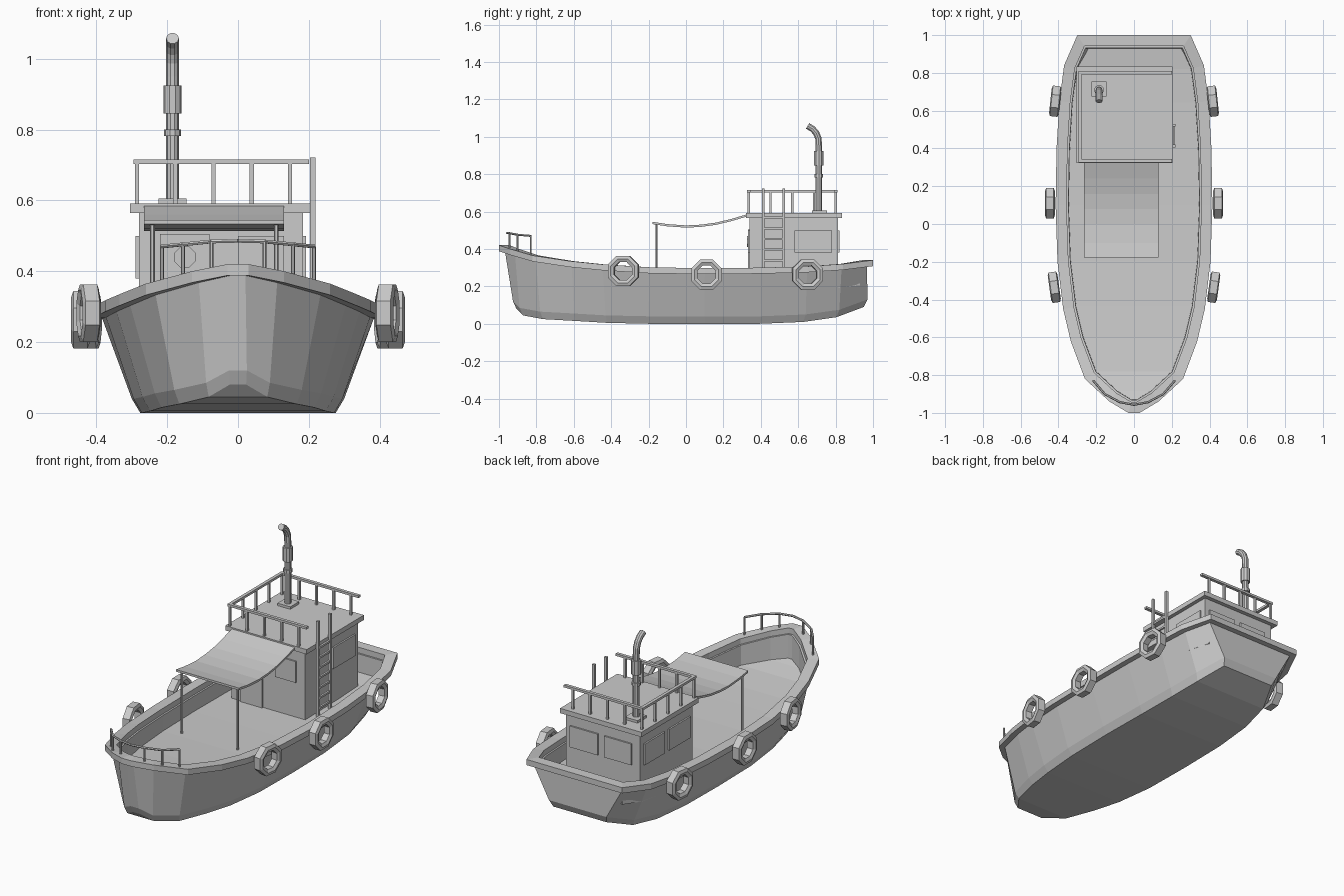
import bpy, bmesh, math
from mathutils import Vector, Matrix

cube = bpy.data.objects.get("Cube")
if cube:
    bpy.data.objects.remove(cube)

grey = bpy.data.materials.new("plain_grey")
grey.use_nodes = True
grey.diffuse_color = (0.6, 0.6, 0.6, 1)
grey.node_tree.nodes["Principled BSDF"].inputs["Base Color"].default_value = (0.6, 0.6, 0.6, 1)


def finish(name, bm):
    bmesh.ops.recalc_face_normals(bm, faces=bm.faces)
    mesh = bpy.data.meshes.new(name)
    bm.to_mesh(mesh)
    bm.free()
    mesh.materials.append(grey)
    obj = bpy.data.objects.new(name, mesh)
    bpy.context.collection.objects.link(obj)
    return obj


def add_box(bm, lo, hi):
    lo, hi = Vector(lo), Vector(hi)
    m = Matrix.Translation((lo + hi) / 2) @ Matrix.Diagonal((*(hi - lo), 1))
    bmesh.ops.create_cube(bm, size=1, matrix=m)


def box(name, lo, hi):
    bm = bmesh.new()
    add_box(bm, lo, hi)
    return finish(name, bm)


def add_bar(bm, a, b, r, sides=4):
    # straight bar between two points
    a, b = Vector(a), Vector(b)
    d = b - a
    rot = d.to_track_quat('Z', 'Y').to_matrix().to_4x4()
    twist = Matrix.Rotation(math.pi / sides, 4, 'Z')
    bmesh.ops.create_cone(bm, cap_ends=True, segments=sides, radius1=r, radius2=r,
                          depth=d.length, matrix=Matrix.Translation((a + b) / 2) @ rot @ twist)


def tube(name, pts, radii, sides):
    # tube through points lying in one yz plane
    bm = bmesh.new()
    rings = []
    pts = [Vector(p) for p in pts]
    for i, p in enumerate(pts):
        d = pts[min(i + 1, len(pts) - 1)] - pts[max(i - 1, 0)]
        side = Vector((1, 0, 0))
        up = d.normalized().cross(side)
        angles = [2 * math.pi * k / sides for k in range(sides)]
        rings.append([bm.verts.new(p + radii[i] * (side * math.cos(t) + up * math.sin(t)))
                      for t in angles])
    for r0, r1 in zip(rings, rings[1:]):
        for k in range(sides):
            n = (k + 1) % sides
            bm.faces.new((r0[k], r0[n], r1[n], r1[k]))
    bm.faces.new(rings[0])
    bm.faces.new(rings[-1])
    return finish(name, bm)


# Hull: rim outline and chine, half width / y / z from bow to stern
rim = [(.03, -1, .42), (.13, -.94, .40), (.26, -.82, .365), (.335, -.62, .335),
       (.375, -.45, .318), (.405, -.2, .302), (.415, .1, .297), (.41, .4, .30),
       (.395, .65, .307), (.37, .84, .32), (.30, 1, .34)]
chine = [(.025, -.925, .12), (.09, -.89, .085), (.18, -.78, .065), (.235, -.6, .055),
         (.27, -.43, .045), (.295, -.2, .04), (.3, .1, .04), (.295, .4, .04),
         (.28, .64, .05), (.25, .82, .075), (.18, .97, .13)]
count = len(rim)


def inset(dist, drop):
    # rim outline moved inward with mitred corners and lowered by drop(z)
    ext = [Vector((-rim[0][0], rim[0][1]))] + [Vector(p[:2]) for p in rim]
    ext.append(Vector((-rim[-1][0], rim[-1][1])))
    out = []
    for i in range(1, count + 1):
        d0 = (ext[i] - ext[i - 1]).normalized()
        d1 = (ext[i + 1] - ext[i]).normalized()
        n = Vector((-d0.y - d1.y, d0.x + d1.x)).normalized()
        p = ext[i] + n * dist / n.dot(Vector((-d0.y, d0.x)))
        out.append((max(p.x, .012), p.y, drop(rim[i - 1][2])))
    return out


def deck_z(z):
    return .18 + (z - .297) * .6


def below(z):
    return z - .032


bottom = [(x * .92, y * .98, max(z - .04, 0)) for x, y, z in chine]
sections = [bottom, chine, inset(.032, below), inset(0, below), inset(0, lambda z: z),
            inset(.058, lambda z: z), inset(.058, below), inset(.068, below), inset(.07, deck_z)]

bm = bmesh.new()
loops = []
for sec in sections:
    right = [bm.verts.new(p) for p in sec]
    left = [bm.verts.new((-x, y, z)) for x, y, z in sec]
    loops.append(right + left[::-1])
for a, b in zip(loops, loops[1:]):
    for k in range(2 * count):
        n = (k + 1) % (2 * count)
        bm.faces.new((a[k], a[n], b[n], b[k]))
for ring in (loops[0], loops[-1]):
    for k in range(count - 1):
        bm.faces.new((ring[k], ring[k + 1], ring[-k - 2], ring[-k - 1]))
finish("hull", bm)

# Cabin and roof
X0, X1, Y0, Y1 = -.28, .183, .34, .812
box("cabin", (X0, Y0, .17), (X1, Y1, .57))
box("cabin_roof", (-.305, .322, .565), (.205, .835, .592))

# Windows and door as thin plates
T = .009
for i, (a, b) in enumerate([(-.02, .155), (-.23, -.06)]):
    box(f"rear_window_{i}", (a, Y1, .38), (b, Y1 + T, .5))
for i, (a, b) in enumerate([(.37, .56), (.6, .78)]):
    box(f"right_window_{i}", (X0 - T, a, .38), (X0, b, .5))
box("left_window", (X1, .58, .38), (X1 + T, .78, .5))
box("front_window", (0, Y0 - T, .38), (.13, Y0, .5))
box("door", (-.22, Y0 - T, .18), (-.08, Y0, .505))
bm = bmesh.new()
add_bar(bm, (-.15, Y0 - T - .005, .44), (-.15, Y0 - T, .44), .032, 8)
finish("door_porthole", bm)

# Roof railing on three sides, open at the ladder
bm = bmesh.new()
xs = [-.285 + .108 * i for i in range(5)]
ys = [.335 + .1165 * i for i in range(5)]
posts = [(x, y) for x in xs for y in (ys[0], ys[-1])] + [(xs[0], y) for y in ys[1:-1]]
for x, y in posts:
    add_box(bm, (x - .006, y - .006, .59), (x + .006, y + .006, .705))
for y in (ys[0], ys[-1]):
    add_box(bm, (-.295, y - .009, .703), (.2, y + .009, .716))
add_box(bm, (-.295, ys[0], .703), (-.277, ys[-1], .716))
finish("roof_railing", bm)

# Ladder
bm = bmesh.new()
for y in (.413, .523):
    add_box(bm, (.204, y - .007, .18), (.219, y + .007, .722))
for i in range(7):
    z = .22 + .057 * i
    add_box(bm, (.206, .413, z), (.217, .523, z + .011))
finish("ladder", bm)

# Funnel with collars and bent top
fx, fy = -.185, .71
box("funnel_base", (fx - .04, fy - .035, .59), (fx + .04, fy + .045, .606))
tube("funnel", [(fx, fy, .6), (fx, fy, .95), (fx, fy - .002, .99), (fx, fy - .014, 1.02),
                (fx, fy - .033, 1.042), (fx, fy - .06, 1.058)], [.018] * 6, 10)
for i, (z0, z1, r) in enumerate([(.845, .925, .026), (.782, .8, .024)]):
    tube(f"funnel_collar_{i}", [(fx, fy, z0), (fx, fy, z1)], [r, r], 10)

# Sagging canopy and its posts
bm = bmesh.new()
curve = [(-.178, .545), (-.1, .533), (0, .526), (.08, .53), (.16, .541), (.24, .56), (.325, .585)]
rows = [[bm.verts.new((x, y, z + dz)) for x, dz in ((-.265, 0), (.13, 0), (.13, -.012), (-.265, -.012))]
        for y, z in curve]
for a, b in zip(rows, rows[1:]):
    for k in range(4):
        n = (k + 1) % 4
        bm.faces.new((a[k], a[n], b[n], b[k]))
bm.faces.new(rows[0])
bm.faces.new(rows[-1])
finish("canopy", bm)
bm = bmesh.new()
for x in (-.242, .108):
    add_bar(bm, (x, -.158, .18), (x, -.158, .538), .007, 6)
finish("canopy_posts", bm)

# Bow rail
half = [(.215, -.83, .47), (.155, -.9, .476), (.075, -.943, .484)]
rail = half + [(0, -.957, .486)] + [(-x, y, z) for x, y, z in half[::-1]]
bm = bmesh.new()
for a, b in zip(rail, rail[1:]):
    add_bar(bm, a, b, .006, 6)
for x, y, z in rail[:3] + rail[4:]:
    add_bar(bm, (x, y, .36 + (-y - .83) * .25), (x, y, z), .006, 6)
finish("bow_rail", bm)

# Tyre fenders, octagonal, mirrored to both sides
profile = [(.052, -.018), (.07, -.026), (.088, -.02), (.088, .02), (.07, .026), (.052, .018)]
for i, (x, y, z, tilt) in enumerate([(.422, -.335, .282, -8), (.445, .11, .263, 0), (.417, .65, .263, 6)]):
    for side, label in ((1, "left"), (-1, "right")):
        bm = bmesh.new()
        rings = []
        for k in range(8):
            t = math.pi * (k + .5) / 4
            rings.append([bm.verts.new((w, r * math.cos(t), r * math.sin(t))) for r, w in profile])
        for k in range(8):
            a, b = rings[k], rings[(k + 1) % 8]
            for j in range(6):
                n = (j + 1) % 6
                bm.faces.new((a[j], a[n], b[n], b[j]))
        m = Matrix.Translation((side * x, y, z)) @ Matrix.Rotation(math.radians(side * tilt), 4, 'Z')
        bmesh.ops.transform(bm, matrix=m, verts=bm.verts)
        finish(f"{label}_tyre_{i}", bm)
